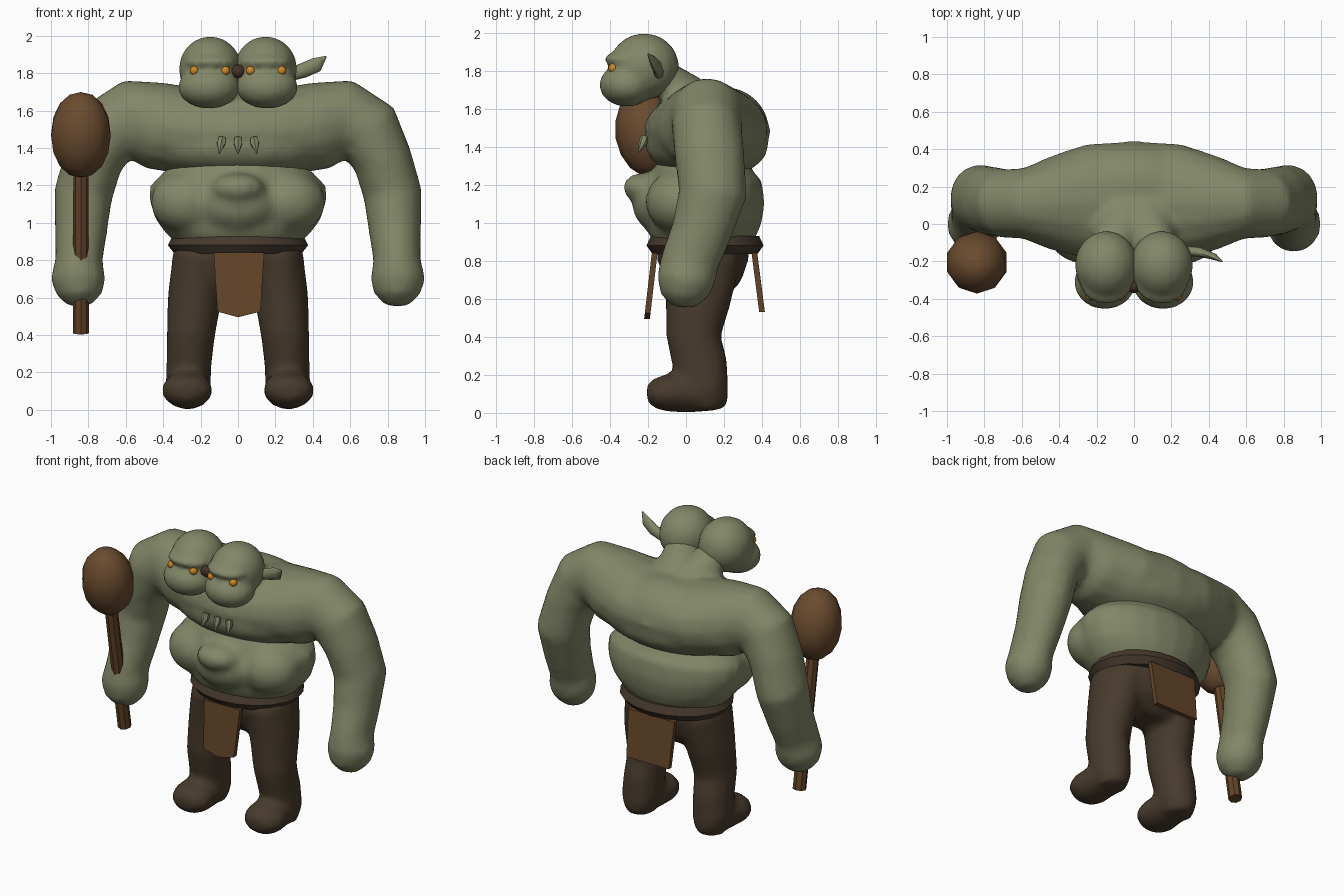
import bpy, bmesh, math
from mathutils import Vector, Matrix

cube = bpy.data.objects.get("Cube")
if cube:
    bpy.data.objects.remove(cube, do_unlink=True)


def material(name, rgb):
    m = bpy.data.materials.new(name)
    m.use_nodes = True
    m.diffuse_color = (*rgb, 1)
    node = m.node_tree.nodes["Principled BSDF"]
    node.inputs["Base Color"].default_value = (*rgb, 1)
    node.inputs["Roughness"].default_value = 0.9
    return m


SKIN = material("green skin", (0.225, 0.24, 0.135))
TROUSER = material("dark trousers", (0.064, 0.043, 0.026))
BELT = material("belt leather", (0.06, 0.041, 0.028))
HIDE = material("hide cloth", (0.125, 0.058, 0.022))
WOOD = material("club wood", (0.145, 0.07, 0.028))
AMBER = material("amber eye", (0.6, 0.25, 0.02))
MAW = material("dark maw", (0.06, 0.03, 0.018))


def tube(bm, stations, ref=(0, 1, 0), sides=16):
    """Loft of elliptical rings: x, y, z, radius along ref, radius across."""
    ref = Vector(ref)
    pts = [Vector(s[:3]) for s in stations]
    rings = []
    for i, s in enumerate(stations):
        t = (pts[min(i + 1, len(pts) - 1)] - pts[max(i - 1, 0)]).normalized()
        v = (ref - t * ref.dot(t)).normalized()
        u = t.cross(v)
        angles = [math.tau * k / sides for k in range(sides)]
        rings.append([bm.verts.new(pts[i] + v * s[3] * math.cos(a) + u * s[4] * math.sin(a))
                      for a in angles])
    for a, b in zip(rings, rings[1:]):
        for k in range(sides):
            n = (k + 1) % sides
            bm.faces.new((a[k], a[n], b[n], b[k]))
    bm.faces.new(rings[0])
    bm.faces.new(rings[-1])


def ball(bm, centre, radii, seg=16, rows=10):
    m = Matrix.Translation(centre) @ Matrix.Diagonal((*radii, 1))
    bmesh.ops.create_uvsphere(bm, u_segments=seg, v_segments=rows, radius=1, matrix=m)


def finish(name, bm, mat, blend=0, angle=60):
    """Turn the bmesh into an object; blend is the voxel size that fuses its volumes."""
    bmesh.ops.recalc_face_normals(bm, faces=bm.faces)
    mesh = bpy.data.meshes.new(name)
    bm.to_mesh(mesh)
    bm.free()
    mesh.materials.append(mat)
    ob = bpy.data.objects.new(name, mesh)
    bpy.context.collection.objects.link(ob)
    if blend:
        r = ob.modifiers.new("fuse", "REMESH")
        r.mode = "VOXEL"
        r.voxel_size = blend
        r.use_smooth_shade = True
        s = ob.modifiers.new("soften", "SMOOTH")
        s.factor = 0.5
        s.iterations = 4
    elif angle:
        bpy.ops.object.select_all(action="DESELECT")
        ob.select_set(True)
        bpy.context.view_layer.objects.active = ob
        bpy.ops.object.shade_smooth_by_angle(angle=math.radians(angle))
    return ob


def flip(stations):
    return [(-s[0], *s[1:]) for s in stations]


# Chest and both arms, one loft from hand to hand
arm = [(.25, .12, 1.49, .31, .235), (.45, .11, 1.52, .25, .235), (.59, .11, 1.55, .19, .215),
       (.69, .11, 1.495, .185, .19), (.772, .125, 1.34, .185, .16), (.828, .14, 1.15, .18, .158),
       (.84, .08, .95, .16, .14), (.85, .02, .8, .155, .127), (.855, 0, .7, .155, .148),
       (.85, -.005, .62, .13, .125), (.85, -.005, .555, .06, .06)]
bm = bmesh.new()
tube(bm, flip(arm)[::-1] + [(0, .11, 1.48, .335, .22)] + arm)

# Heavy lower chest overhanging the belly, and the broad upper back
ball(bm, (0, .11, 1.41), (.54, .325, .185), 20, 12)
ball(bm, (0, .2, 1.48), (.46, .24, .235), 20, 12)

# Necks rising forward to the heads
for side in (-1, 1):
    tube(bm, [(0, .14, 1.55, .16, .14), (side * .07, .0, 1.69, .13, .1),
              (side * .14, -.18, 1.79, .1, .1)], ref=(1, 0, 0))
finish("chest_and_arms", bm, SKIN, .026)

# Belly with full front corners and a sagging fold in the middle
bm = bmesh.new()
tube(bm, [(0, .09, .88, .25, .32), (0, .09, .94, .285, .385), (0, .09, 1.02, .31, .445),
          (0, .1, 1.12, .315, .475), (0, .1, 1.2, .3, .472), (0, .09, 1.26, .27, .41),
          (0, .1, 1.36, .22, .3)], sides=20)
for side in (-1, 1):
    ball(bm, (side * .265, -.03, 1.11), (.205, .185, .17))
ball(bm, (0, -.12, 1.1), (.22, .165, .16))
ball(bm, (0, -.21, 1.185), (.145, .125, .08))
finish("belly", bm, SKIN, .026)

# Heads, each a skull fused with a brow and a heavy muzzle, and their eyes
for name, x in (("left", .148), ("right", -.148)):
    bm = bmesh.new()
    ball(bm, (x, -.22, 1.822), (.17, .185, .175))
    ball(bm, (x, -.325, 1.86), (.14, .105, .042))
    ball(bm, (x * 1.05, -.31, 1.725), (.168, .148, .115))
    finish(name + "_head", bm, SKIN, .02)
    bm = bmesh.new()
    for dx in (-.08, .085):
        ball(bm, (x + math.copysign(1, x) * dx, -.383, 1.813), (.026, .026, .026), 10, 6)
    finish(name + "_eyes", bm, AMBER)

bm = bmesh.new()
ball(bm, (0, -.335, 1.81), (.045, .035, .036), 8, 6)
finish("gap_between_heads", bm, MAW)

# Pointed ear on the outer side
bm = bmesh.new()
tube(bm, [(.27, -.145, 1.79, .028, .035), (.35, -.15, 1.815, .026, .04),
          (.42, -.172, 1.845, .018, .04), (.47, -.2, 1.888, .004, .005)], sides=8)
finish("left_ear", bm, SKIN)

# Three small claws on the chest
for i in (-1, 0, 1):
    bm = bmesh.new()
    tube(bm, [(i * .085, -.215, 1.455, .02, .02), (i * .09, -.225, 1.425, .024, .025),
              (i * .1, -.25, 1.37, .003, .003)], sides=6)
    finish("chest_claw", bm, SKIN, angle=30)

# Trousers: hips, legs and feet fused together
leg = [(.2, .08, .82, .21, .15), (.232, .065, .6, .175, .145), (.252, .04, .4, .145, .13),
       (.262, .075, .25, .145, .122), (.267, .1, .12, .125, .122), (.267, .1, .02, .1, .09)]
foot = [(.262, .22, .1, .05, .05), (.265, .16, .1, .1, .09), (.268, .02, .11, .122, .11),
        (.272, -.1, .105, .138, .1), (.272, -.165, .1, .118, .08), (.272, -.205, .095, .06, .045)]
bm = bmesh.new()
tube(bm, [(0, .09, .92, .25, .33), (0, .09, .8, .24, .355), (0, .1, .68, .19, .34),
          (0, .1, .6, .1, .25)], sides=20)
for shape in (lambda s: s, flip):
    tube(bm, shape(leg))
    tube(bm, shape(foot), ref=(1, 0, 0))
finish("trousers", bm, TROUSER, .025)

# Belt, ridged around its middle
bm = bmesh.new()
tube(bm, [(0, .1, .835, .275, .34), (0, .1, .88, .308, .375), (0, .1, .93, .285, .35)], sides=20)
finish("belt", bm, BELT, angle=25)


def hanging_cloth(name, outline, y_top, y_low):
    """Slanted slab from an x, z outline."""
    bm = bmesh.new()
    top, low = outline[0][1], min(z for _, z in outline)
    layers = []
    for off in (-.015, .015):
        layers.append([bm.verts.new((x, y_top + (y_low - y_top) * (top - z) / (top - low) + off, z))
                       for x, z in outline])
        bm.faces.new(layers[-1])
    a, b = layers
    for k in range(len(a)):
        n = (k + 1) % len(a)
        bm.faces.new((a[k], a[n], b[n], b[k]))
    finish(name, bm, HIDE, angle=0)


hanging_cloth("front_loincloth", [(-.13, .84), (.14, .84), (.12, .525), (0, .495), (-.11, .525)],
              -.165, -.205)
hanging_cloth("back_loincloth", [(-.175, .84), (.175, .84), (.16, .53), (-.16, .53)], .36, .4)

# Club leaning forward out of the right hand
grip, tip = Vector((-.84, -.025, .41)), Vector((-.84, -.205, 1.47))
bm = bmesh.new()
tube(bm, [(*grip, .043, .043), (*tip, .04, .04)], sides=8)
finish("club_handle", bm, HIDE, angle=30)
bm = bmesh.new()
turn = Vector((0, 0, 1)).rotation_difference(tip - grip).to_matrix().to_4x4()
bmesh.ops.create_uvsphere(bm, u_segments=10, v_segments=8, radius=1,
                          matrix=Matrix.Translation(tip) @ turn @ Matrix.Diagonal((.167, .167, .232, 1)))
finish("club_head", bm, WOOD)
